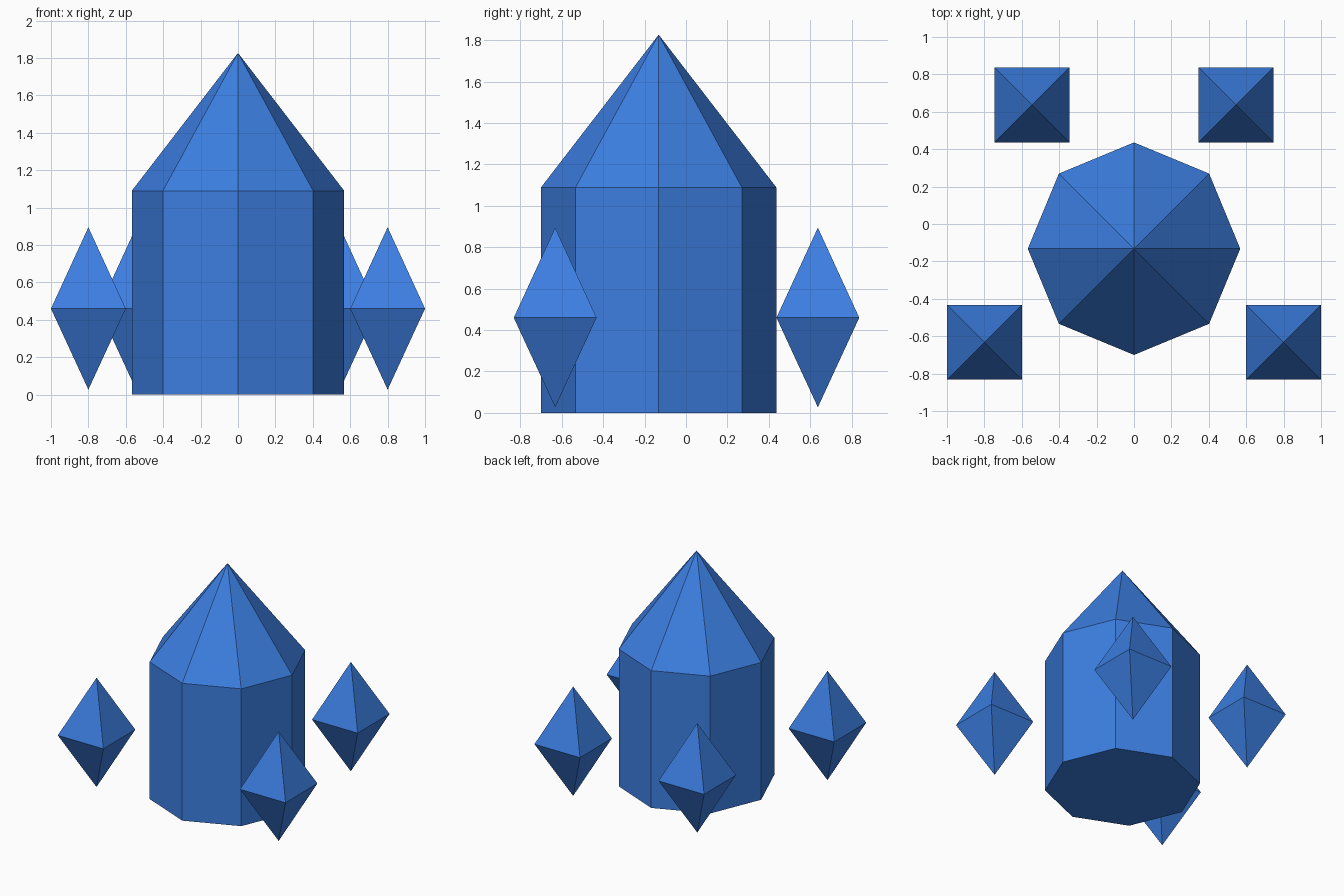
import bpy, bmesh
from math import cos, sin, pi, sqrt

if "Cube" in bpy.data.objects:
    bpy.data.objects.remove(bpy.data.objects["Cube"])

blue = bpy.data.materials.new("crystal blue")
blue.diffuse_color = (0.045, 0.21, 0.75, 1)
blue.use_nodes = True
blue.node_tree.nodes["Principled BSDF"].inputs["Base Color"].default_value = blue.diffuse_color


def crystal(name, centre, radius, sides, turn, rings, bottom, top):
    """Flat-faced crystal: rings at the given heights, closed by points or a flat base."""
    bm = bmesh.new()
    loops = [[bm.verts.new((radius * cos(turn + 2 * pi * i / sides),
                            radius * sin(turn + 2 * pi * i / sides), z))
              for i in range(sides)] for z in rings]
    for low, high in zip(loops, loops[1:]):
        for i in range(sides):
            j = (i + 1) % sides
            bm.faces.new((low[i], low[j], high[j], high[i]))
    tip = bm.verts.new((0, 0, top))
    for i in range(sides):
        bm.faces.new((loops[-1][i], loops[-1][(i + 1) % sides], tip))
    if bottom is None:
        bm.faces.new(loops[0][::-1])
    else:
        foot = bm.verts.new((0, 0, bottom))
        for i in range(sides):
            bm.faces.new((loops[0][(i + 1) % sides], loops[0][i], foot))
    mesh = bpy.data.meshes.new(name)
    bm.to_mesh(mesh)
    bm.free()
    mesh.materials.append(blue)
    obj = bpy.data.objects.new(name, mesh)
    obj.location = (*centre, 0)
    bpy.context.collection.objects.link(obj)
    return obj


# Large eight-sided pillar with a pointed top
crystal("main_crystal", (0, -0.132), 0.568, 8, 0, (0, 1.09), None, 1.827)

# Four floating double pyramids, mirrored left and right
for row, x, y in (("front", 0.8, -0.632), ("back", 0.545, 0.637)):
    for side, sign in (("left", -1), ("right", 1)):
        crystal(f"{row}_{side}_shard", (sign * x, y), 0.2 * sqrt(2), 4, pi / 4,
                (0.46,), 0.027, 0.895)
